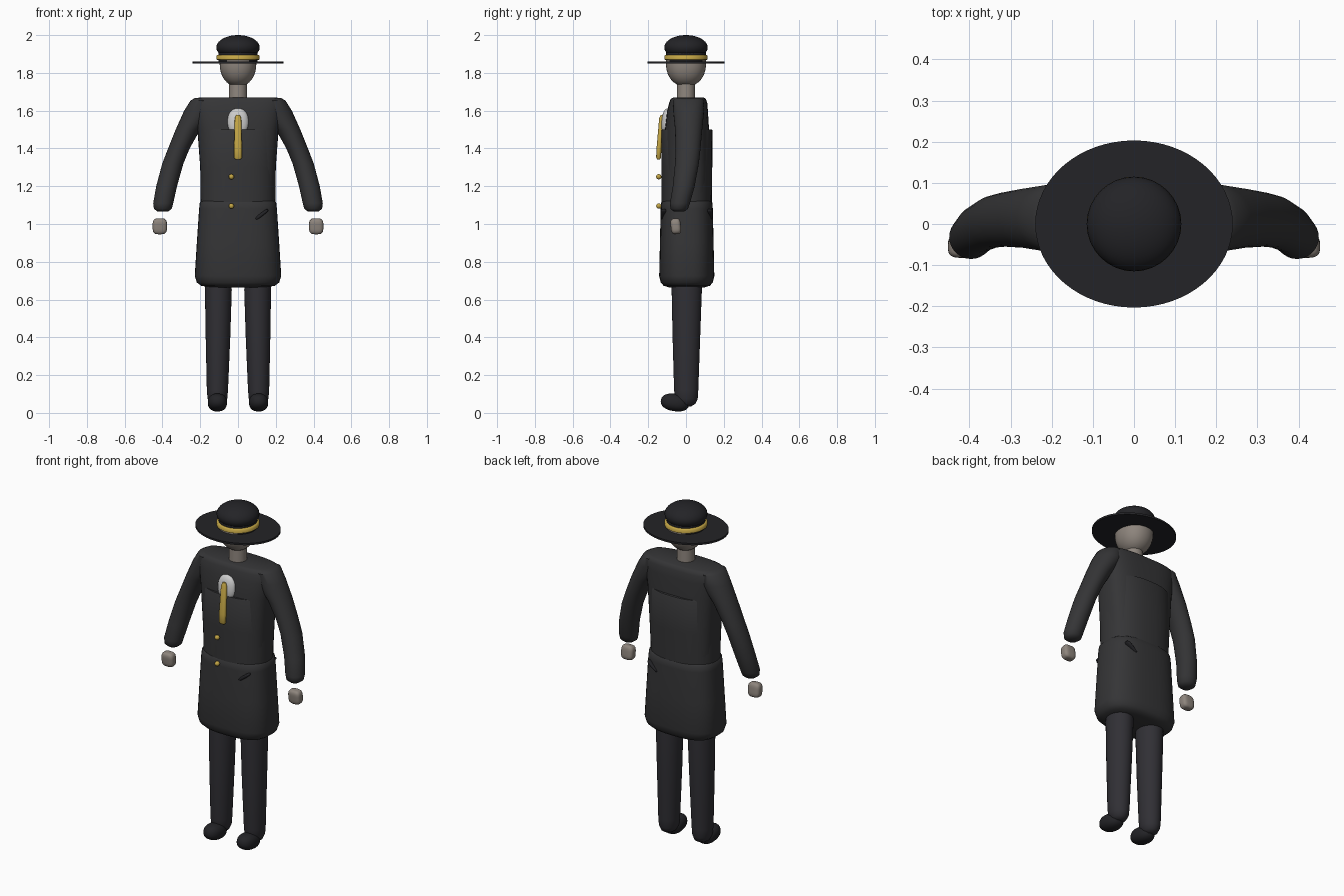
import bpy, bmesh, math
from mathutils import Matrix, Vector, Euler


def mat(name, r, g, b):
    m = bpy.data.materials.new(name)
    m.diffuse_color = (r, g, b, 1)
    return m


COAT = mat("coat_cloth", 0.035, 0.035, 0.037)
TROUSER = mat("trouser_cloth", 0.03, 0.029, 0.035)
BLACK = mat("black_felt", 0.017, 0.017, 0.02)
SKIN = mat("skin", 0.27, 0.235, 0.205)
GOLD = mat("gold", 0.55, 0.38, 0.06)
WHITE = mat("white_cloth", 0.6, 0.6, 0.6)


def finish(name, bm, material, angle=50):
    bmesh.ops.recalc_face_normals(bm, faces=bm.faces)
    me = bpy.data.meshes.new(name)
    bm.to_mesh(me)
    bm.free()
    ob = bpy.data.objects.new(name, me)
    bpy.context.collection.objects.link(ob)
    me.materials.append(material)
    bpy.ops.object.select_all(action='DESELECT')
    ob.select_set(True)
    bpy.context.view_layer.objects.active = ob
    bpy.ops.object.shade_smooth_by_angle(angle=math.radians(angle))
    return ob


def spow(v, e):
    return math.copysign(abs(v) ** e, v)


def loft(name, sections, material, power=2.0, seg=40, sx=1, angle=50):
    """Horizontal superellipse rings: (z, rx, ry, cx, cy)."""
    bm = bmesh.new()
    rings = []
    for z, rx, ry, cx, cy in sections:
        ring = []
        for i in range(seg):
            a = 2 * math.pi * i / seg
            x = cx + rx * spow(math.cos(a), 2 / power)
            y = cy + ry * spow(math.sin(a), 2 / power)
            ring.append(bm.verts.new((x * sx, y, z)))
        rings.append(ring)
    for a, b in zip(rings, rings[1:]):
        for i in range(seg):
            j = (i + 1) % seg
            bm.faces.new((a[i], a[j], b[j], b[i]))
    bm.faces.new(rings[0])
    bm.faces.new(rings[-1])
    return finish(name, bm, material, angle)


def ball(name, loc, size, material, rot=(0, 0, 0), power=2.0):
    bm = bmesh.new()
    bmesh.ops.create_uvsphere(bm, u_segments=32, v_segments=20, radius=1)
    if power != 2:
        for v in bm.verts:
            n = sum(abs(c) ** power for c in v.co) ** (1 / power)
            v.co /= n
    m = Matrix.LocRotScale(Vector(loc), Euler(rot), Vector(size))
    bmesh.ops.transform(bm, matrix=m, verts=bm.verts)
    return finish(name, bm, material)


# Hat
ball("hat_crown", (0, 0, 1.935), (0.115, 0.115, 0.065), BLACK)
loft("hat_band", [(1.868, 0.108, 0.108, 0, 0), (1.872, 0.115, 0.115, 0, 0),
                  (1.89, 0.115, 0.115, 0, 0), (1.896, 0.108, 0.108, 0, 0)], GOLD)
loft("hat_core", [(1.85, 0.103, 0.105, 0, 0), (1.93, 0.103, 0.105, 0, 0)], BLACK)
loft("hat_brim", [(1.849, 0.24, 0.203, 0, 0), (1.86, 0.24, 0.203, 0, 0)], BLACK, seg=64)

# Head and neck
ball("head", (0, 0, 1.85), (0.097, 0.106, 0.122), SKIN, power=2.15)
loft("neck", [(1.62, 0.05, 0.05, 0, 0), (1.77, 0.046, 0.046, 0, 0)], SKIN)

# Coat: shoulder yoke, chest body and skirt
loft("coat_shoulders", [(1.08, 0.19, 0.115, 0, 0.005), (1.3, 0.20, 0.12, 0, 0.005),
                        (1.5, 0.215, 0.117, 0, 0.005), (1.6, 0.232, 0.108, 0, 0.008),
                        (1.645, 0.238, 0.1, 0, 0.012), (1.663, 0.228, 0.092, 0, 0.012),
                        (1.67, 0.205, 0.08, 0, 0.013)], COAT, power=3)
loft("coat_body", [(1.08, 0.198, 0.133, 0, 0.003), (1.3, 0.2, 0.135, 0, 0.004),
                   (1.495, 0.2, 0.135, 0, 0.005), (1.5, 0.196, 0.132, 0, 0.005)],
     COAT, power=2.4)
loft("coat_skirt", [(0.665, 0.15, 0.095, 0, 0.004), (0.673, 0.195, 0.122, 0, 0.004),
                    (0.69, 0.218, 0.138, 0, 0.004), (0.725, 0.229, 0.146, 0, 0.004),
                    (0.9, 0.218, 0.142, 0, 0.004), (1.08, 0.206, 0.138, 0, 0.004),
                    (1.115, 0.202, 0.135, 0, 0.004), (1.125, 0.19, 0.125, 0, 0.004)],
     COAT, power=2.7)

# Arms, hands, legs and shoes on both sides
ARM = [(1.668, 0.035, 0.06, 0.19, 0.013), (1.655, 0.06, 0.08, 0.19, 0.013),
       (1.6, 0.085, 0.082, 0.20, 0.014), (1.5, 0.065, 0.072, 0.265, 0.014),
       (1.4, 0.057, 0.066, 0.313, 0.011), (1.32, 0.056, 0.063, 0.345, 0.005),
       (1.2, 0.055, 0.058, 0.378, -0.012), (1.11, 0.053, 0.053, 0.396, -0.032),
       (1.08, 0.047, 0.046, 0.398, -0.036), (1.066, 0.028, 0.028, 0.398, -0.037)]
LEG = [(0.82, 0.04, 0.045, 0.104, 0.003), (0.79, 0.068, 0.075, 0.104, 0.003),
       (0.65, 0.071, 0.08, 0.104, 0.004), (0.4, 0.065, 0.073, 0.106, 0.002),
       (0.12, 0.056, 0.064, 0.109, 0.001), (0.075, 0.052, 0.06, 0.109, 0.002),
       (0.048, 0.04, 0.047, 0.109, 0.003), (0.035, 0.02, 0.025, 0.109, 0.003)]
for side, s in (("left", -1), ("right", 1)):
    loft(side + "_arm", ARM, COAT, sx=s, seg=28)
    ball(side + "_hand", (s * 0.414, -0.054, 0.988), (0.038, 0.027, 0.042), SKIN,
         rot=(0.1, 0, 0), power=3.5)
    loft(side + "_leg", LEG, TROUSER, sx=s, seg=32)
    ball(side + "_shoe", (s * 0.109, -0.058, 0.055), (0.051, 0.076, 0.046), BLACK,
         rot=(-0.15, 0, 0), power=2.3)

# Cravat and hanging tie
ball("cravat", (0, -0.1, 1.54), (0.056, 0.03, 0.072), WHITE, rot=(-0.08, 0, 0), power=2.3)
loft("tie", [(1.342, 0.014, 0.008, 0, -0.145), (1.352, 0.021, 0.013, 0, -0.145),
             (1.4, 0.021, 0.013, 0, -0.143), (1.56, 0.017, 0.012, 0, -0.13),
             (1.578, 0.009, 0.006, 0, -0.128)], GOLD, power=2.5, seg=24)

# Buttons
for i, z in enumerate((1.25, 1.095)):
    ball(f"button_{i + 1}", (-0.035, -0.144, z), (0.014, 0.014, 0.014), GOLD)

# Slanted pocket slits on one hip, front and back
for side, y in (("front", -0.117), ("back", 0.124)):
    ball(side + "_pocket_slit", (0.125, y, 1.05), (0.043, 0.018, 0.009), BLACK,
         rot=(0, -0.66, 0), power=3)
